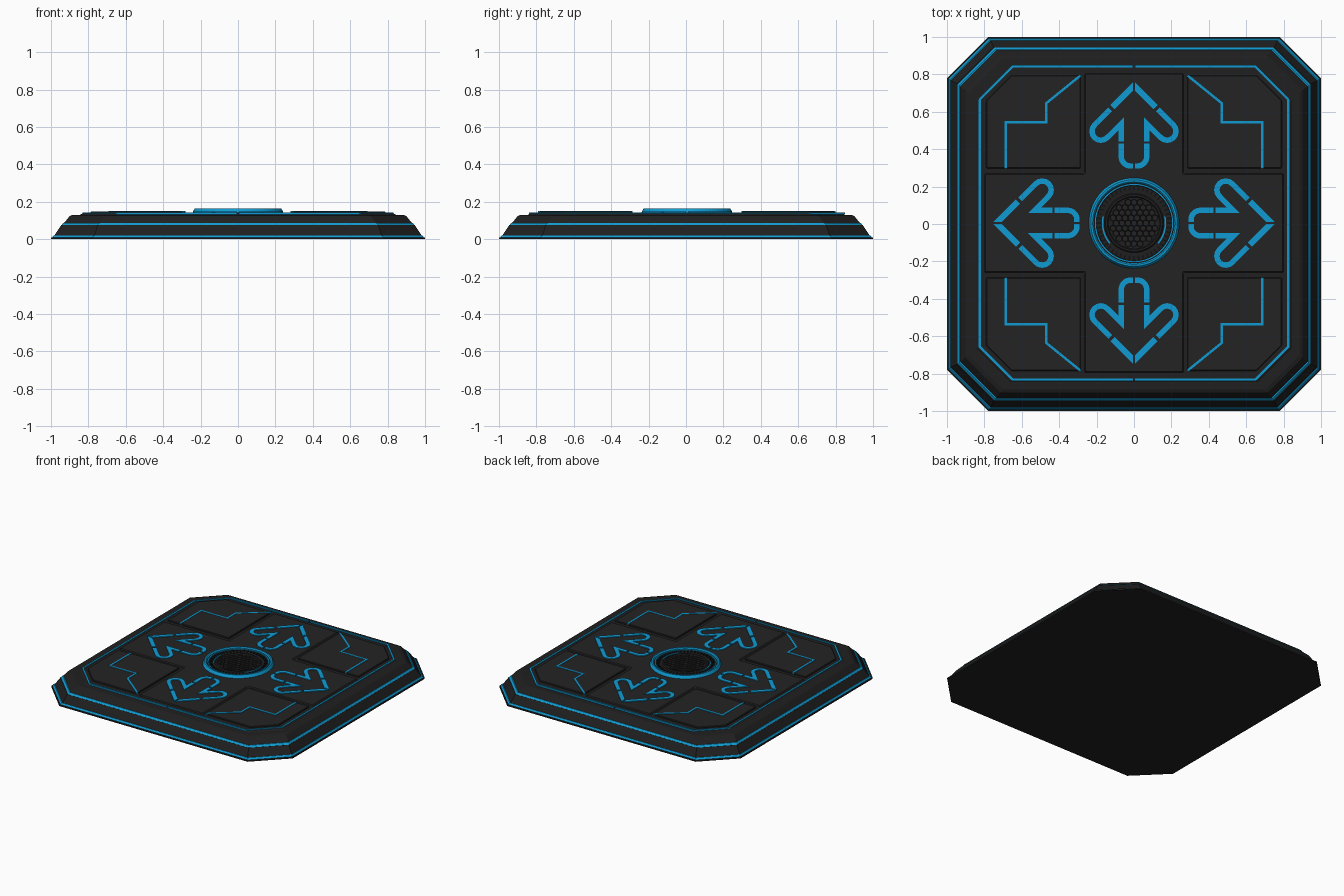
import bpy, bmesh, math
from mathutils import Vector, Matrix

if "Cube" in bpy.data.objects:
    bpy.data.objects.remove(bpy.data.objects["Cube"])


def material(name, rgb):
    m = bpy.data.materials.new(name)
    m.diffuse_color = (*rgb, 1)
    m.use_nodes = True
    m.node_tree.nodes["Principled BSDF"].inputs["Base Color"].default_value = m.diffuse_color
    return m


DARK = material("dark_shell", (0.014, 0.014, 0.014))
PANEL = material("dark_panel", (0.017, 0.017, 0.017))
BLACK = material("black", (0.006, 0.006, 0.006))
BLUE = material("blue_glow", (0.005, 0.33, 0.65))
OY = 0.005  # the top detail sits slightly toward the back


def finish(name, bm, mat, bevel=0, smooth=False):
    bmesh.ops.recalc_face_normals(bm, faces=bm.faces)
    me = bpy.data.meshes.new(name)
    bm.to_mesh(me)
    bm.free()
    me.materials.append(mat)
    ob = bpy.data.objects.new(name, me)
    bpy.context.collection.objects.link(ob)
    if bevel:
        mod = ob.modifiers.new("Bevel", "BEVEL")
        mod.width, mod.segments = bevel, 1
    if smooth:
        bpy.ops.object.select_all(action='DESELECT')
        ob.select_set(True)
        bpy.context.view_layer.objects.active = ob
        bpy.ops.object.shade_smooth_by_angle(angle=math.radians(30))
    return ob


def octagon(h, c, z):
    k = h - c
    return [Vector((x, y, z)) for x, y in ((h, -k), (h, k), (k, h), (-k, h),
                                           (-h, k), (-h, -k), (-k, -h), (k, -h))]


def circle(r, z, n=64):
    return [Vector((r * math.cos(2 * math.pi * i / n),
                    r * math.sin(2 * math.pi * i / n) + OY, z)) for i in range(n)]


def loft(name, rings, mat, closed=False, smooth=False):
    """Skin rings; cap both ends, or join the last ring to the first."""
    bm = bmesh.new()
    vs = [[bm.verts.new(p) for p in r] for r in rings]
    pairs = list(zip(vs, vs[1:])) + ([(vs[-1], vs[0])] if closed else [])
    n = len(vs[0])
    for a, b in pairs:
        for i in range(n):
            j = (i + 1) % n
            bm.faces.new((a[i], a[j], b[j], b[i]))
    if not closed:
        bm.faces.new(vs[0])
        bm.faces.new(vs[-1])
    return finish(name, bm, mat, smooth=smooth)


def prism(name, pts, z0, z1, mat, bevel=0.006):
    bm = bmesh.new()
    f = bm.faces.new([bm.verts.new((x, y + OY, z0)) for x, y in pts])
    ext = bmesh.ops.extrude_face_region(bm, geom=[f])["geom"]
    for v in ext:
        if isinstance(v, bmesh.types.BMVert):
            v.co.z = z1
    return finish(name, bm, mat, bevel)


def stroke(bm, pts, w, z0, z1, mtx=Matrix(), cut=None):
    """Mitred ribbon along a polyline; cut sets the direction of the first end."""
    p = [Vector(q) for q in pts]
    nrm = [Vector((-(b - a).y, (b - a).x)).normalized() for a, b in zip(p, p[1:])]
    rows = []
    for i, q in enumerate(p):
        n0, n1 = nrm[max(i - 1, 0)], nrm[min(i, len(nrm) - 1)]
        b = Vector(cut) if cut and i == 0 else (n0 + n1).normalized()
        d = b * (w / 2) / b.dot(n1)
        rows.append([bm.verts.new(mtx @ Vector((e.x, e.y, z)) + Vector((0, OY, 0)))
                     for e, z in ((q + d, z0), (q + d, z1), (q - d, z1), (q - d, z0))])
    for a, b in zip(rows, rows[1:]):
        for i in range(4):
            j = (i + 1) % 4
            bm.faces.new((a[i], a[j], b[j], b[i]))
    bm.faces.new(rows[0])
    bm.faces.new(rows[-1])


def arc(cx, cy, r, a0, a1, n=8):
    return [(cx + r * math.cos(math.radians(a0 + (a1 - a0) * i / n)),
             cy + r * math.sin(math.radians(a0 + (a1 - a0) * i / n))) for i in range(n + 1)]


FLIP = Matrix.Diagonal((-1, 1, 1, 1))

# Stepped base with grooves for the light strips
profile = [(1, .22, 0), (1, .22, .01), (.982, .215, .01), (.982, .215, .02),
           (.945, .195, .075), (.93, .195, .075), (.93, .195, .087), (.9, .185, .124),
           (.885, .183, .13), (.845, .18, .13), (.832, .176, .138)]
loft("base", [octagon(*p) for p in profile], DARK)
loft("lower_light_strip", [octagon(*p) for p in (
    (.97, .21, .01), (.993, .217, .01), (.985, .215, .021), (.97, .21, .021))], BLUE, True)
loft("middle_light_strip", [octagon(*p) for p in (
    (.92, .19, .075), (.944, .196, .075), (.934, .194, .087), (.92, .19, .087))], BLUE, True)

# Thin light line around the top, split at front and back
bm = bmesh.new()
for m in (Matrix(), FLIP):
    stroke(bm, [(-.006, .838), (-.648, .838), (-.825, .661), (-.825, -.661),
                (-.648, -.838), (-.006, -.838)], .013, .132, .143, m)
finish("top_light_line", bm, BLUE)

# Cross-shaped plate
a, b = .265, .80
prism("cross_plate", [(a, -a), (b, -a), (b, a), (a, a), (a, b), (-a, b), (-a, a), (-b, a),
                      (-b, -a), (-a, -a), (-a, -b), (a, -b)], .13, .144, PANEL)

# Corner panels, each an outer bracket and an inner plate with a light line between
edge = [(.685, .292), (.685, .54), (.47, .54), (.47, .64), (.285, .79)]
bm = bmesh.new()
for sx in (1, -1):
    for sy in (1, -1):
        sgn = lambda pts: [(x * sx, y * sy) for x, y in pts]
        prism("corner_bracket", sgn(edge + [(.655, .79), (.79, .655), (.79, .292)]),
              .13, .147, PANEL, .004)
        prism("corner_plate", sgn(edge + [(.285, .292)]), .13, .149, PANEL, .004)
        stroke(bm, edge, .013, .14, .151, Matrix.Diagonal((sx, sy, 1, 1)))
finish("corner_light_lines", bm, BLUE)

# Four outlined arrows, drawn as half an arrow, mirrored and turned
tip = [(-.005, .73), (-.115, .62)]
wing = [(-.127, .608)] + arc(-.177, .4905, .0477, 135, 315) + [(-.068, .532), (-.068, .437)]
tail = [(-.068, .425)] + arc(-.018, .355, .05, 180, 270) + [(-.006, .305)]
for name, turn in (("back", 0), ("left", 90), ("front", 180), ("right", 270)):
    bm = bmesh.new()
    rot = Matrix.Rotation(math.radians(turn), 4, 'Z')
    for m in (rot, rot @ FLIP):
        stroke(bm, tip, .031, .14, .149, m, cut=(0, -1))
        stroke(bm, wing, .029, .14, .149, m)
        stroke(bm, tail, .029, .14, .149, m)
    finish(name + "_arrow", bm, BLUE)

# Central button: glowing rim, dark dish, thin inner ring
loft("button_rim", [circle(r, z) for r, z in (
    (.243, .14), (.24, .15), (.231, .165), (.221, .165), (.214, .158), (.214, .14))],
    BLUE, True, True)
loft("button_dish", [circle(r, z) for r, z in (
    (.216, .14), (.216, .156), (.205, .156), (.2, .149), (.158, .148), (.152, .154),
    (.142, .154), (.138, .146))], DARK, False, True)
loft("inner_light_ring", [circle(r, z) for r, z in (
    (.209, .15), (.209, .158), (.202, .158), (.202, .15))], BLUE, True, True)

# Radial ribs and two short light arcs inside the dish
bm = bmesh.new()
for i in range(48):
    stroke(bm, [(.176, 0), (.197, 0)], .009, .146, .153,
           Matrix.Rotation(2 * math.pi * i / 48, 4, 'Z'))
finish("dish_ribs", bm, BLACK)
bm = bmesh.new()
for m in (Matrix(), FLIP):
    stroke(bm, arc(0, 0, .168, -40, 12, 14), .008, .146, .154, m)
finish("dish_light_arcs", bm, BLUE)

# Honeycomb grille: hexagons inset and sunk
bm = bmesh.new()
R = .0185
for row in range(-6, 7):
    for col in range(-6, 7):
        x = (col + (row % 2) / 2) * R * math.sqrt(3)
        y = row * R * 1.5
        if math.hypot(x, y) < .128:
            bm.faces.new([bm.verts.new((px, py + OY, .152))
                          for px, py in arc(x, y, R, 30, 330, 5)])
bmesh.ops.remove_doubles(bm, verts=bm.verts, dist=.0005)
cells = list(bm.faces)
bmesh.ops.inset_individual(bm, faces=cells, thickness=.003)
for f in cells:
    for v in f.verts:
        v.co.z = .147
finish("honeycomb_grille", bm, PANEL)
